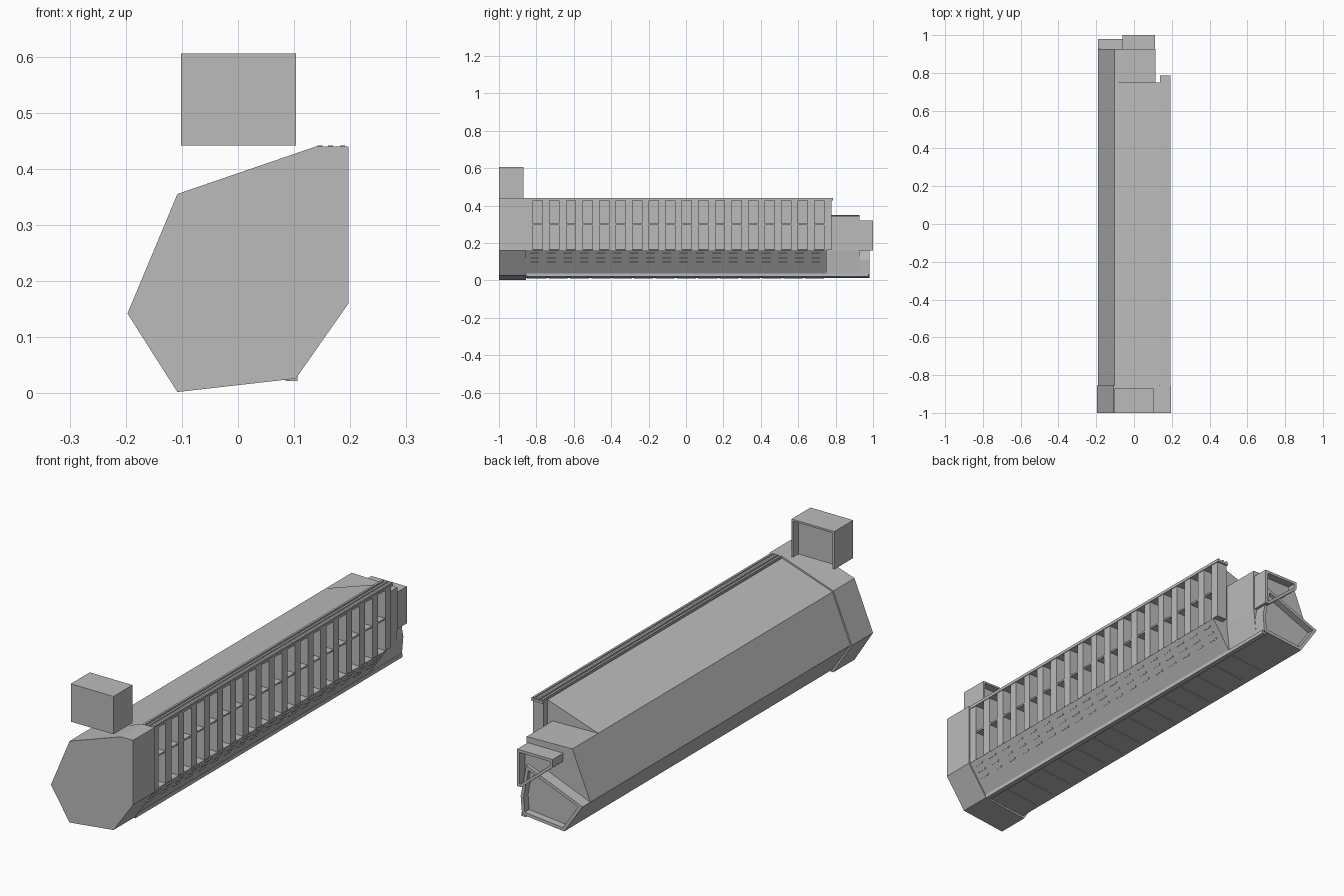
import bpy, bmesh, math
from mathutils import Matrix

if "Cube" in bpy.data.objects:
    bpy.data.objects.remove(bpy.data.objects["Cube"])

grey = bpy.data.materials.new("plain grey")
grey.use_nodes = True
grey.diffuse_color = (0.5, 0.5, 0.5, 1)
grey.node_tree.nodes["Principled BSDF"].inputs["Base Color"].default_value = (0.5, 0.5, 0.5, 1)


def finish(bm, name):
    mesh = bpy.data.meshes.new(name)
    bm.to_mesh(mesh)
    bm.free()
    mesh.materials.append(grey)
    ob = bpy.data.objects.new(name, mesh)
    bpy.context.scene.collection.objects.link(ob)
    return ob


def prism(name, profile, y0, y1, rim=0, depth=0):
    """Extrude an x-z profile along y; optionally sink the back end inside a rim."""
    bm = bmesh.new()
    front = [bm.verts.new((x, y0, z)) for x, z in profile]
    back = [bm.verts.new((x, y1, z)) for x, z in profile]
    n = len(profile)
    bm.faces.new(front)
    cap = bm.faces.new(back)
    for i in range(n):
        j = (i + 1) % n
        bm.faces.new((front[i], front[j], back[j], back[i]))
    bmesh.ops.recalc_face_normals(bm, faces=bm.faces)
    if rim:
        bmesh.ops.inset_region(bm, faces=[cap], thickness=rim, use_even_offset=True)
        bmesh.ops.inset_region(bm, faces=[cap], thickness=0.0005, depth=-depth)
    return finish(bm, name)


def add_box(bm, lo, hi):
    mid = [(a + b) / 2 for a, b in zip(lo, hi)]
    size = [b - a for a, b in zip(lo, hi)]
    bmesh.ops.create_cube(bm, size=1, matrix=Matrix.Translation(mid) @ Matrix.Diagonal((*size, 1)))


def add_plate(bm, a, b, t, y, width, length, thick):
    """Thin plate lying on the sloping line from a to b, at fraction t."""
    dx, dz = b[0] - a[0], b[1] - a[1]
    place = Matrix.Translation((a[0] + dx * t, y, a[1] + dz * t))
    turn = Matrix.Rotation(-math.atan2(dz, dx), 4, 'Y')
    bmesh.ops.create_cube(bm, size=1, matrix=place @ turn @ Matrix.Diagonal((width, length, thick, 1)))


# Front end block
prism("front_block", [(-0.108, 0.002), (0.103, 0.026), (0.197, 0.16), (0.197, 0.44),
                      (0.14, 0.44), (-0.108, 0.355), (-0.197, 0.142)], -1, -0.855)

# Long hull, set back on its left side for the open galleries
keel, chine, sill = (-0.102, 0.012), (0.1, 0.032), (0.19, 0.162)
ridge, side = (-0.104, 0.35), (-0.19, 0.142)
prism("hull", [keel, chine, sill, (0.14, 0.165), (0.14, 0.432), ridge, side], -0.855, 0.75)

# Narrower tail with a nearly flat roof
prism("tail", [keel, chine, (0.115, 0.16), (0.115, 0.345), ridge, side], 0.75, 0.927)

# Recessed frames on the back end
prism("lower_tail_frame", [keel, (0.1, 0.032), (0.107, 0.11), (0.08, 0.25), side],
      0.927, 0.98, 0.014, 0.03)
prism("upper_tail_frame", [(0.11, 0.16), (0.11, 0.32), (-0.06, 0.32), (-0.06, 0.285), (0.09, 0.16)],
      0.927, 1.0, 0.012, 0.035)

# Roof box, open at the back and underneath
bm = bmesh.new()
add_box(bm, (-0.102, -1, 0.441), (0.103, -0.905, 0.605))
for x in (-0.102, 0.095):
    add_box(bm, (x, -0.905, 0.441), (x + 0.008, -0.87, 0.605))
add_box(bm, (-0.094, -0.905, 0.597), (0.095, -0.87, 0.605))
finish(bm, "roof_box")

# Galleries: posts, middle shelf, end wall and roof rails
count, start, pitch = 18, -0.855, 0.0885
bm = bmesh.new()
for i in range(count):
    y = start + i * pitch
    add_box(bm, (0.14, y, 0.163), (0.19, y + 0.038, 0.432))
finish(bm, "gallery_posts")
bm = bmesh.new()
add_box(bm, (0.14, start, 0.296), (0.188, 0.75, 0.303))
finish(bm, "gallery_shelf")
bm = bmesh.new()
add_box(bm, (0.14, 0.738, 0.163), (0.19, 0.778, 0.432))
finish(bm, "gallery_end_wall")
bm = bmesh.new()
add_box(bm, (0.138, start, 0.426), (0.193, 0.785, 0.435))
for x in (0.142, 0.16, 0.182):
    add_box(bm, (x, start, 0.435), (x + 0.009, 0.785, 0.441))
finish(bm, "gallery_roof_rails")

# Small louvres on the lower slope
bm = bmesh.new()
for i in range(count):
    for t in (0.5, 0.68, 0.86):
        add_plate(bm, chine, sill, t, start + 0.045 + i * pitch, 0.007, 0.045, 0.008)
finish(bm, "slope_louvres")

# Underside panels and the strip along the lower edge
bm = bmesh.new()
panels = 14
step = 1.6 / panels
for i in range(panels):
    add_plate(bm, keel, chine, 0.5, start + step * (i + 0.5), 0.16, step - 0.012, 0.007)
finish(bm, "underside_panels")
bm = bmesh.new()
add_box(bm, (0.085, start, 0.022), (0.106, 0.975, 0.038))
finish(bm, "lower_edge_strip")
